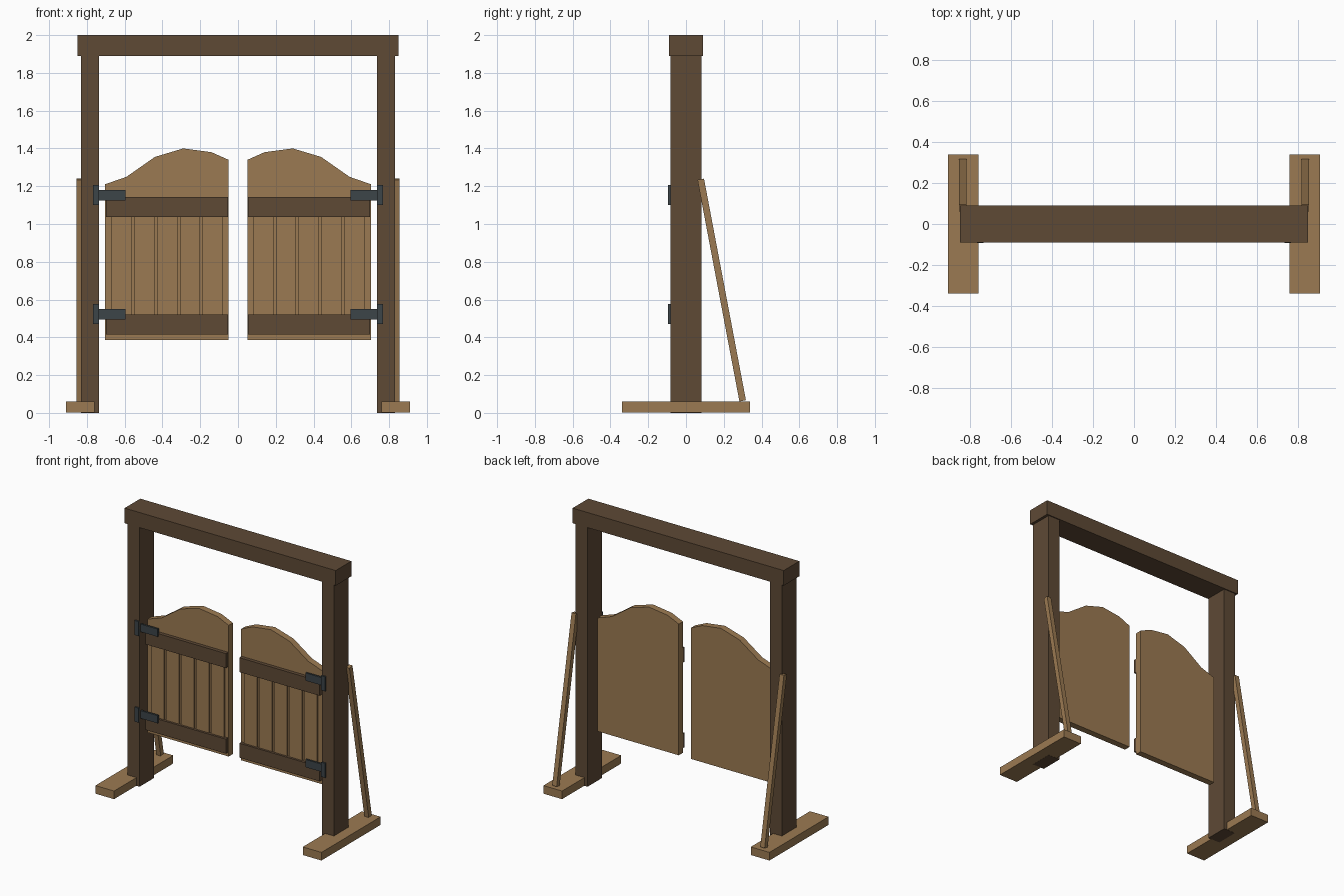
import bpy, bmesh, math
from mathutils import Vector, Matrix

if "Cube" in bpy.data.objects:
    bpy.data.objects.remove(bpy.data.objects["Cube"])


def material(name, rgb):
    m = bpy.data.materials.new(name)
    m.diffuse_color = (*rgb, 1)
    m.use_nodes = True
    m.node_tree.nodes["Principled BSDF"].inputs["Base Color"].default_value = m.diffuse_color
    return m


DARK = material("dark_wood", (0.112, 0.067, 0.036))
LIGHT = material("light_wood", (0.33, 0.195, 0.084))
METAL = material("iron", (0.045, 0.058, 0.065))


def finish(name, bm, mat):
    bmesh.ops.recalc_face_normals(bm, faces=bm.faces)
    me = bpy.data.meshes.new(name)
    bm.to_mesh(me)
    bm.free()
    me.materials.append(mat)
    ob = bpy.data.objects.new(name, me)
    bpy.context.collection.objects.link(ob)
    return ob


def box(name, xs, ys, zs, mat, side=1):
    """Box from min/max ranges; side=-1 mirrors it in x."""
    bm = bmesh.new()
    bmesh.ops.create_cube(bm, size=1)
    for v in bm.verts:
        v.co = Vector((side * xs[v.co.x > 0], ys[v.co.y > 0], zs[v.co.z > 0]))
    return finish(name, bm, mat)


def panel(name, outline, ys, mat, side):
    """Extrude an x-z outline along y."""
    bm = bmesh.new()
    face = bm.faces.new([bm.verts.new((side * x, ys[0], z)) for x, z in outline])
    ext = bmesh.ops.extrude_face_region(bm, geom=[face])
    verts = [g for g in ext["geom"] if isinstance(g, bmesh.types.BMVert)]
    bmesh.ops.translate(bm, verts=verts, vec=(0, ys[1] - ys[0], 0))
    return finish(name, bm, mat)


def brace(name, side):
    """Leaning strut between the foot and the post."""
    low, high = Vector((0, 0.30, 0.064)), Vector((0, 0.078, 1.237))
    d = high - low
    ob = box(name, (-0.0175, 0.0175), (-0.0175, 0.0175),
             (-d.length / 2, d.length / 2), LIGHT)
    mid = (low + high) / 2
    ob.data.transform(Matrix.Translation((side * 0.8375, mid.y, mid.z))
                      @ Matrix.Rotation(math.atan2(-d.y, d.z), 4, 'X'))


# Top beam
box("top_beam", (-0.85, 0.85), (-0.09, 0.09), (1.89, 2.0), DARK)

DOOR = [(0.05, 0.385), (0.705, 0.385), (0.705, 1.21), (0.59, 1.25),
        (0.44, 1.355), (0.29, 1.40), (0.14, 1.38), (0.05, 1.34)]

for side, tag in ((-1, "left"), (1, "right")):
    # Frame
    box(f"post_{tag}", (0.735, 0.83), (-0.083, 0.083), (0, 1.89), DARK, side)
    box(f"foot_{tag}", (0.76, 0.91), (-0.34, 0.34), (0.001, 0.06), LIGHT, side)
    brace(f"brace_{tag}", side)

    # Door leaf with raised planks
    panel(f"door_{tag}", DOOR, (-0.036, 0.012), LIGHT, side)
    for i in range(5):
        x = 0.08 + i * 0.1207
        box(f"plank_{tag}_{i + 1}", (x, x + 0.107), (-0.046, -0.03),
            (0.50, 1.06), LIGHT, side)

    # Rails and hinges
    for level, z, hz in (("lower", 0.415, 0.523), ("upper", 1.038, 1.153)):
        box(f"rail_{level}_{tag}", (0.054, 0.70), (-0.062, -0.03),
            (z, z + 0.105), DARK, side)
        box(f"hinge_strap_{level}_{tag}", (0.595, 0.745), (-0.074, -0.06),
            (hz - 0.028, hz + 0.028), METAL, side)
        box(f"hinge_plate_{level}_{tag}", (0.735, 0.768), (-0.094, -0.08),
            (hz - 0.053, hz + 0.053), METAL, side)
